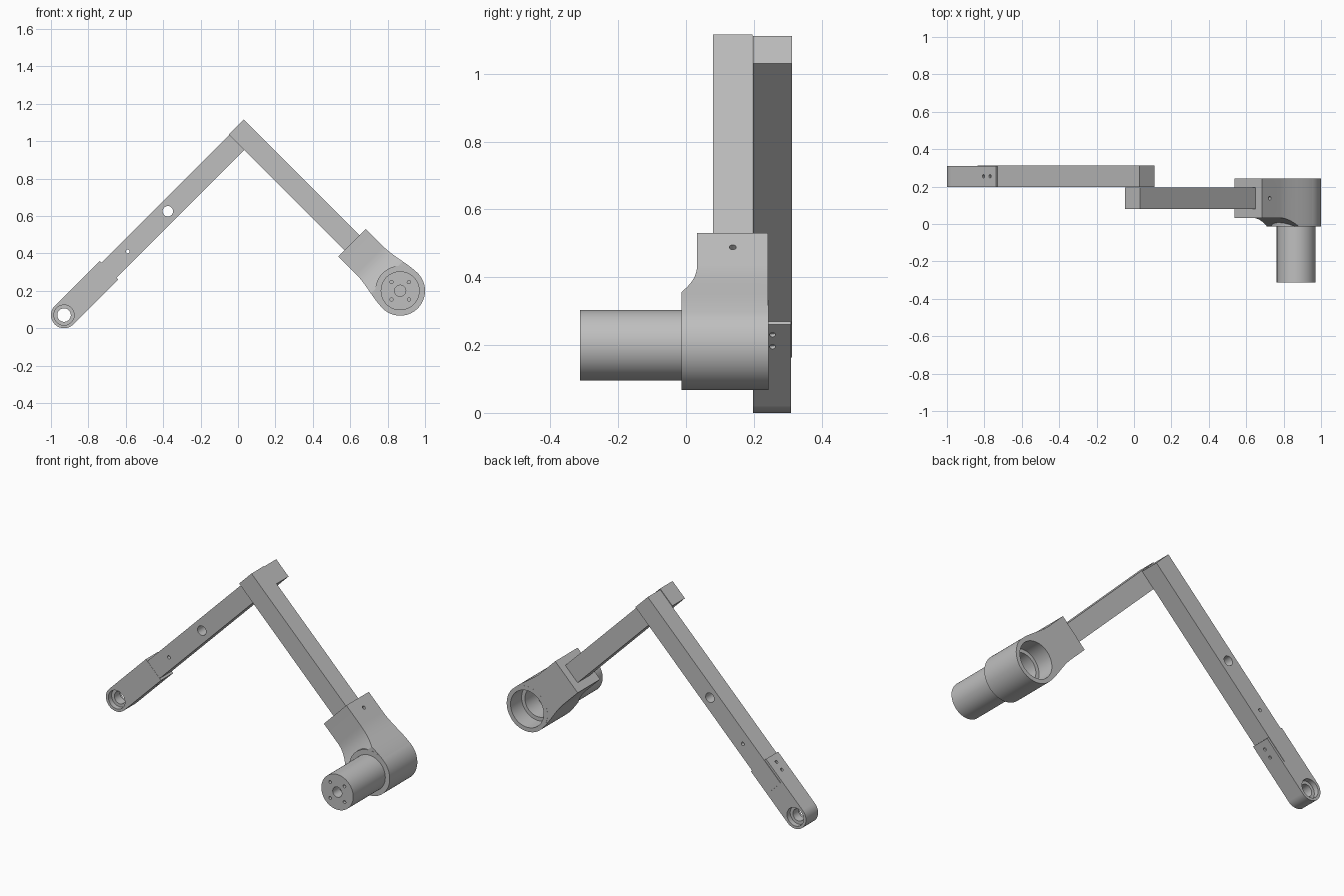
import bpy
import bmesh
from math import pi
from mathutils import Matrix, Vector

cube = bpy.data.objects.get("Cube")
if cube:
    bpy.data.objects.remove(cube, do_unlink=True)

grey = bpy.data.materials.new("machined grey")
grey.use_nodes = True
GREY = (0.52, 0.52, 0.52, 1)
grey.diffuse_color = GREY
grey.node_tree.nodes["Principled BSDF"].inputs["Base Color"].default_value = GREY

# Arm frames: local x runs up the arm from its pivot, y is depth
LOWER = Matrix.Translation((-0.93, 0, 0.07)) @ Matrix.Rotation(-pi / 4, 4, "Y")
MOTOR = Matrix.Translation((0.867, 0, 0.2)) @ Matrix.Rotation(-3 * pi / 4, 4, "Y")


def finish(name, bm, frame):
    bmesh.ops.recalc_face_normals(bm, faces=bm.faces)
    mesh = bpy.data.meshes.new(name)
    bm.to_mesh(mesh)
    bm.free()
    mesh.materials.append(grey)
    ob = bpy.data.objects.new(name, mesh)
    ob.matrix_world = frame
    bpy.context.collection.objects.link(ob)
    return ob


def box(name, frame, x0, x1, y0, y1, half):
    bm = bmesh.new()
    size = Matrix.Diagonal((x1 - x0, y1 - y0, 2 * half, 1))
    bmesh.ops.create_cube(bm, size=1, matrix=Matrix.Translation(((x0 + x1) / 2, (y0 + y1) / 2, 0)) @ size)
    return finish(name, bm, frame)


def rod(name, frame, start, end, radius, sides=64):
    start, end = Vector(start), Vector(end)
    axis = end - start
    place = Matrix.Translation((start + end) / 2) @ axis.to_track_quat("Z", "Y").to_matrix().to_4x4()
    bm = bmesh.new()
    bmesh.ops.create_cone(bm, cap_ends=True, segments=sides, radius1=radius, radius2=radius,
                          depth=axis.length, matrix=place)
    return finish(name, bm, frame)


def pin(name, frame, x, z, y0, y1, radius, sides=64):
    return rod(name, frame, (x, y0, z), (x, y1, z), radius, sides)


def combine(ob, others, operation):
    bpy.context.view_layer.objects.active = ob
    for other in others:
        mod = ob.modifiers.new("combine", "BOOLEAN")
        mod.operation, mod.solver, mod.object = operation, "EXACT", other
        bpy.ops.object.modifier_apply(modifier=mod.name)
        bpy.data.objects.remove(other, do_unlink=True)


# Rear arm: square bar with two cross holes
rear_bar = box("rear_bar", LOWER, 0.19, 1.415, 0.198, 0.313, 0.057)
combine(rear_bar, [
    pin("cutter", LOWER, 0.785, 0, 0.1, 0.4, 0.028, 32),
    pin("cutter", LOWER, 0.481, 0, 0.1, 0.4, 0.01, 16),
], "DIFFERENCE")

# Rounded end fitting with a bearing seat on both sides
fitting = box("end_fitting", LOWER, 0, 0.34, 0.197, 0.31, 0.07)
combine(fitting, [pin("round_end", LOWER, 0, 0, 0.197, 0.31, 0.07)], "UNION")
cuts = [pin("cutter", LOWER, 0, 0, 0.1, 0.4, 0.036),
        pin("cutter", LOWER, 0, 0, 0.1, 0.227, 0.054),
        pin("cutter", LOWER, 0, 0, 0.28, 0.4, 0.054)]
for x in (0.247, 0.297):
    for side in (-1, 1):
        cuts.append(rod("cutter", LOWER, (x, 0.255, side * 0.058), (x, 0.255, side * 0.1), 0.009, 16))
combine(fitting, cuts, "DIFFERENCE")

# Front arm: plain square bar
front_bar = box("front_bar", MOTOR, 0.2, 1.238, 0.08, 0.196, 0.057)

# Motor housing: neck lofted from a rectangle and flared into the barrel
BACK, FRONT = 0.243, -0.014
bm = bmesh.new()
rings = []
STEPS = 16
for i in range(STEPS + 2):
    u = 0.363 if i > STEPS else 0.23 * i / STEPS
    t = 1 - min(u / 0.23, 1)
    width = 0.104 + 0.0285 * t * t * (3 - 2 * t)
    dip = min(max((0.23 - u) / 0.13, 0), 1)
    front = 0.033 + (FRONT + 0.0005 - 0.033) * dip ** 2
    rings.append([bm.verts.new((u, y, z)) for y, z in
                  ((front, -width), (front, width), (BACK - 0.0005, width), (BACK - 0.0005, -width))])
for a, b in zip(rings, rings[1:]):
    for k in range(4):
        n = (k + 1) % 4
        bm.faces.new((a[k], a[n], b[n], b[k]))
bm.faces.new(rings[0])
bm.faces.new(rings[-1])
housing = finish("motor_housing", bm, MOTOR)
combine(housing, [pin("barrel", MOTOR, 0, 0, FRONT, BACK, 0.133, 96)], "UNION")
combine(housing, [
    pin("cutter", MOTOR, 0, 0, 0.14, 0.4, 0.108),
    pin("cutter", MOTOR, 0, 0, 0.03, 0.2, 0.086),
    rod("cutter", MOTOR, (0.304, 0.138, -0.06), (0.304, 0.138, -0.2), 0.01, 16),
], "DIFFERENCE")

# Motor body with a centre bore and four screw holes
motor = pin("motor_body", MOTOR, 0, 0, -0.313, 0.02, 0.104)
cuts = [pin("cutter", MOTOR, 0, 0, -0.4, -0.25, 0.03, 32)]
for angle in range(4):
    spot = Matrix.Rotation(angle * pi / 2, 3, "Y") @ Vector((0.066, 0, 0))
    cuts.append(pin("cutter", MOTOR, spot.x, spot.z, -0.4, -0.27, 0.009, 16))
combine(motor, cuts, "DIFFERENCE")

# Smooth the round surfaces, keep hard edges
bpy.ops.object.select_all(action="DESELECT")
for ob in (rear_bar, fitting, front_bar, housing, motor):
    ob.select_set(True)
bpy.context.view_layer.objects.active = housing
bpy.ops.object.shade_smooth_by_angle(angle=pi / 6)
